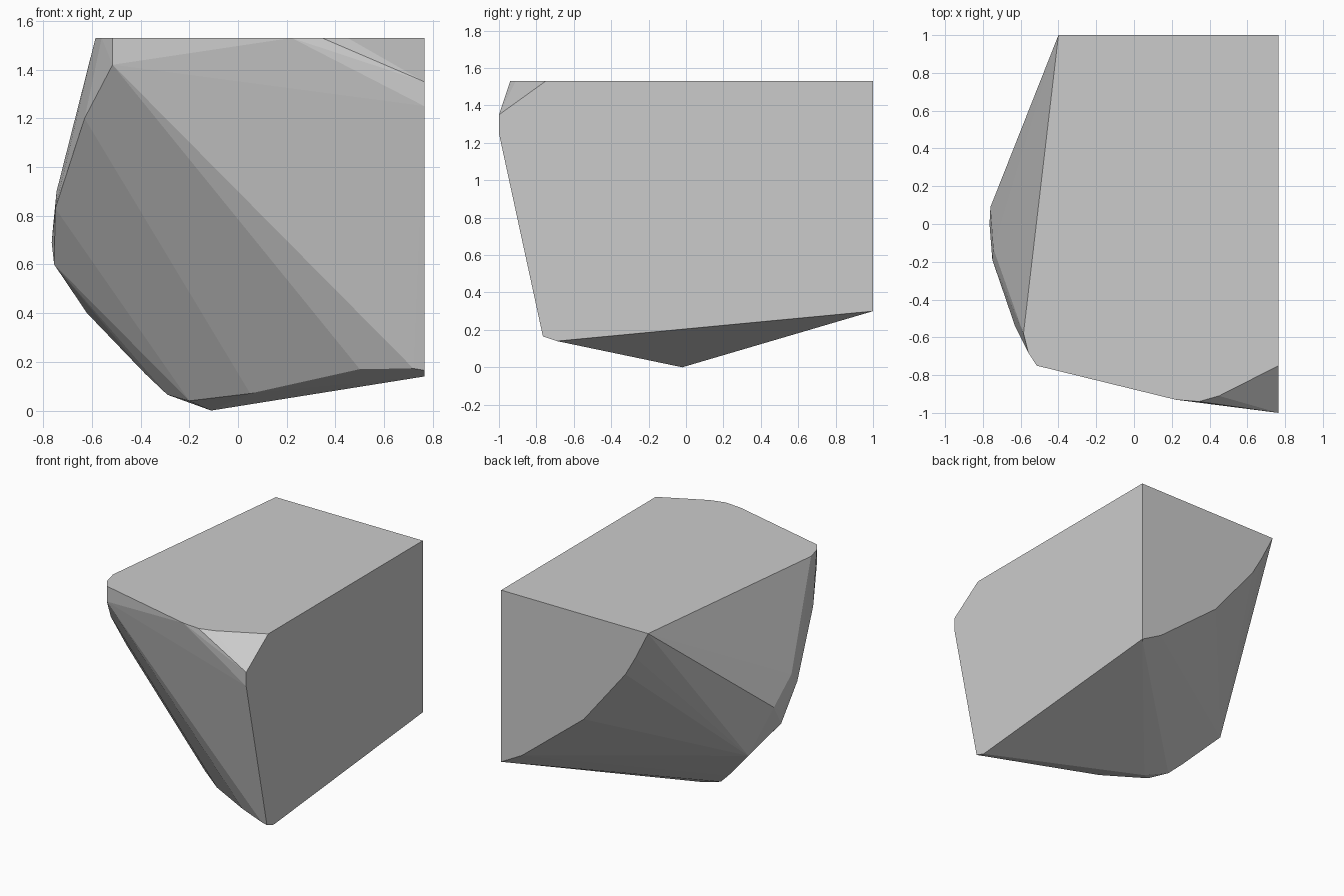
import bpy, bmesh
from math import radians

if "Cube" in bpy.data.objects:
    bpy.data.objects.remove(bpy.data.objects["Cube"])

RIGHT, BACK, TOP = 0.765, 1.0, 1.53   # the three flat, square-cut sides

# outline of the flat top (x, y)
top_outline = [(RIGHT, BACK), (-0.40, BACK), (-0.585, -0.58), (-0.56, -0.68),
               (-0.515, -0.75), (0.22, -0.93), (0.345, -0.94), (0.45, -0.91),
               (RIGHT, -0.75)]
# outline of the flat right side (y, z)
right_outline = [(BACK, 0.30), (-0.69, 0.14), (-0.765, 0.165),
                 (-1.0, 1.25), (-1.0, 1.35)]
# curved lower edge of the flat back (x, z)
back_outline = [(0.60, 0.39), (0.11, 0.78), (-0.22, 1.19), (-0.30, 1.33)]

# ridge running down the broken left side and along the underside
ridge = [(-0.515, -0.75, 1.42), (-0.63, -0.54, 1.20), (-0.745, -0.13, 0.90),
         (-0.75, -0.19, 0.83), (-0.76, 0.09, 0.75), (-0.765, 0.0, 0.69),
         (-0.755, 0.0, 0.60), (-0.62, 0.18, 0.40), (-0.38, 0.06, 0.15),
         (-0.29, 0.02, 0.065), (-0.20, -0.09, 0.04), (-0.11, -0.02, 0.0),
         (0.05, -0.31, 0.07), (0.50, -0.66, 0.17), (0.72, -0.76, 0.173)]

points = [(x, y, TOP) for x, y in top_outline]
points += [(RIGHT, y, z) for y, z in right_outline]
points += [(x, BACK, z) for x, z in back_outline]
points += ridge

# wrap the outlines in one convex chunk
bm = bmesh.new()
for p in points:
    bm.verts.new(p)
hull = bmesh.ops.convex_hull(bm, input=bm.verts[:])
loose = [v for v in bm.verts if not v.link_faces]
bmesh.ops.delete(bm, geom=loose, context='VERTS')
bmesh.ops.dissolve_limit(bm, angle_limit=radians(0.5),
                         verts=bm.verts[:], edges=bm.edges[:])
bmesh.ops.recalc_face_normals(bm, faces=bm.faces[:])

mesh = bpy.data.meshes.new("rock_chunk")
bm.to_mesh(mesh)
bm.free()
chunk = bpy.data.objects.new("rock_chunk", mesh)
bpy.context.collection.objects.link(chunk)
